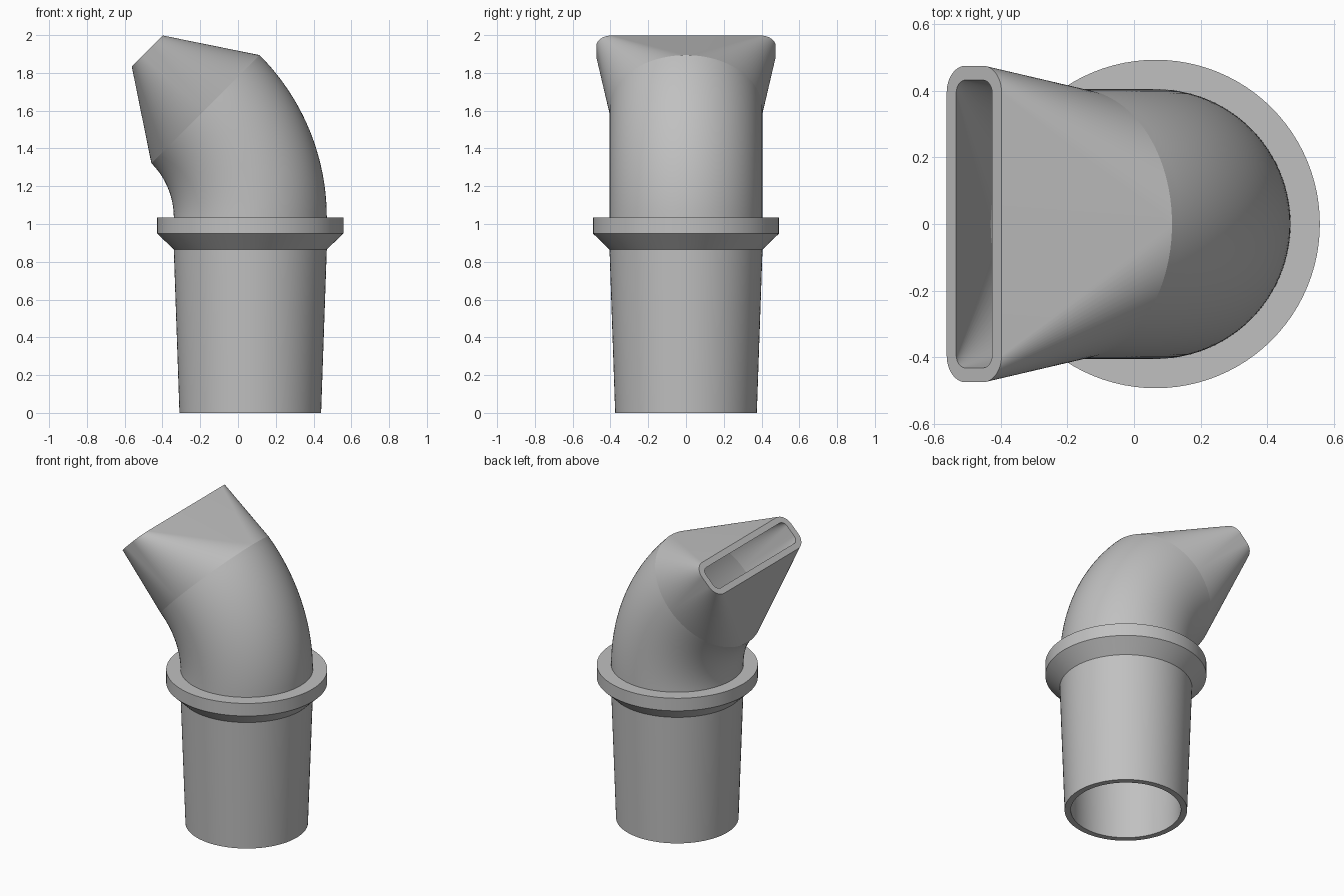
import bpy, bmesh, math
from mathutils import Vector

cube = bpy.data.objects.get("Cube")
if cube:
    bpy.data.objects.remove(cube, do_unlink=True)

grey = bpy.data.materials.new("plain_grey")
grey.use_nodes = True
colour = (0.53, 0.53, 0.53, 1)
grey.diffuse_color = colour
grey.node_tree.nodes["Principled BSDF"].inputs["Base Color"].default_value = colour

AXIS_X = 0.065     # centre of the upright tube
RADIUS = 0.405     # outer radius of the elbow
BORE = 0.365       # inner radius of the elbow
COLLAR_Z = 0.865   # underside of the collar
BEND_Z = 1.035     # top of the collar, start of the bend
BEND_R = 0.81      # centre line radius of the bend
REACH = 0.435      # length of the flattening mouth
QUARTER = 24       # segments in a quarter turn


def ring(centre, tilt, corner, half_u=0, half_v=0):
    """Rounded rectangle (a circle when the halves are 0), square to the tilted axis."""
    u = Vector((math.cos(tilt), 0, math.sin(tilt)))
    v = Vector((0, 1, 0))
    points = []
    for quadrant in range(4):
        su = 1 if quadrant in (0, 3) else -1
        sv = 1 if quadrant < 2 else -1
        for i in range(QUARTER + 1):
            a = (quadrant + i / QUARTER) * math.pi / 2
            points.append(centre + u * (su * half_u + corner * math.cos(a))
                          + v * (sv * half_v + corner * math.sin(a)))
    return points


def upright(radius, z):
    return ring(Vector((AXIS_X, 0, z)), 0, radius)


def bend_point(tilt):
    return Vector((AXIS_X - BEND_R + BEND_R * math.cos(tilt), 0,
                   BEND_Z + BEND_R * math.sin(tilt)))


def loft(name, *skins):
    """Skin each list of rings and gather the skins in one object."""
    bm = bmesh.new()
    for rings in skins:
        loops = [[bm.verts.new(p) for p in r] for r in rings]
        for low, high in zip(loops, loops[1:]):
            for i in range(len(low)):
                j = (i + 1) % len(low)
                bm.faces.new((low[i], low[j], high[j], high[i]))
    bmesh.ops.remove_doubles(bm, verts=bm.verts, dist=0.0001)
    mesh = bpy.data.meshes.new(name)
    bm.to_mesh(mesh)
    bm.free()
    mesh.materials.append(grey)
    obj = bpy.data.objects.new(name, mesh)
    bpy.context.collection.objects.link(obj)
    bpy.ops.object.select_all(action='DESELECT')
    obj.select_set(True)
    bpy.context.view_layer.objects.active = obj
    bpy.ops.object.shade_smooth_by_angle(angle=math.radians(30))


# Tapered hollow tube with an open lower end
loft("lower_tube", [upright(BORE, BEND_Z), upright(BORE, COLLAR_Z), upright(0.337, 0),
                    upright(0.375, 0), upright(RADIUS, COLLAR_Z)])

# Collar with a chamfered underside
loft("collar", [upright(RADIUS, COLLAR_Z), upright(0.493, 0.95),
                upright(0.493, BEND_Z), upright(RADIUS, BEND_Z)])

# Elbow: an eighth of a turn, outside and bore
END = math.pi / 4
tilts = [END * i / 24 for i in range(25)]
loft("elbow", [ring(bend_point(t), t, RADIUS) for t in tilts],
     [ring(bend_point(t), t, BORE) for t in reversed(tilts)])

# Mouth: round elbow end flattening into a wide rounded slot
root = bend_point(END)
tip = root + Vector((-math.sin(END), 0, math.cos(END))) * REACH
loft("flat_mouth", [ring(root, END, RADIUS),
                    ring(tip, END, 0.08, 0.0365, 0.395),
                    ring(tip, END, 0.04, 0.0365, 0.392),
                    ring(root, END, BORE)])
